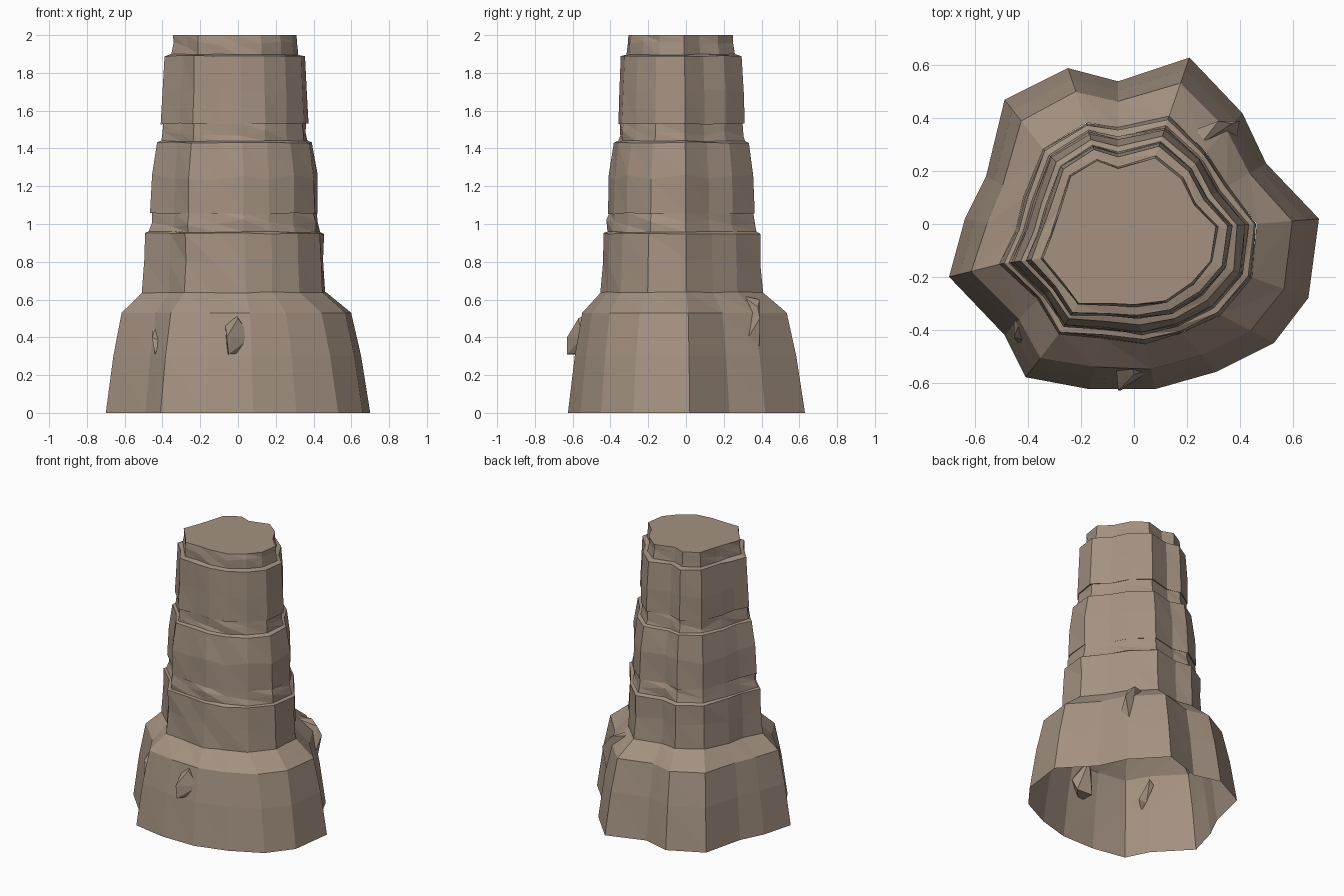
import bpy, bmesh, random
from mathutils import Vector

random.seed(4)
cube = bpy.data.objects.get("Cube")
if cube:
    bpy.data.objects.remove(cube, do_unlink=True)

# Single stone colour
stone = bpy.data.materials.new("warm grey stone")
stone.use_nodes = True
colour = (0.37, 0.285, 0.22, 1)
stone.diffuse_color = colour
stone.node_tree.nodes["Principled BSDF"].inputs["Base Color"].default_value = colour


def finish(name, bm):
    bmesh.ops.recalc_face_normals(bm, faces=bm.faces)
    mesh = bpy.data.meshes.new(name)
    bm.to_mesh(mesh)
    bm.free()
    mesh.materials.append(stone)
    obj = bpy.data.objects.new(name, mesh)
    bpy.context.collection.objects.link(obj)
    return obj


# Craggy outlines at the foot, waist and summit, point for point
FOOT = [(.70, .02), (.66, -.28), (.53, -.45), (.31, -.56), (.08, -.625), (-.17, -.625),
        (-.41, -.58), (-.49, -.42), (-.70, -.20), (-.64, .02), (-.56, .18), (-.49, .47),
        (-.25, .59), (-.06, .54), (.21, .63), (.41, .42), (.50, .23)]
WAIST = [(.46, 0), (.44, -.2), (.32, -.34), (.18, -.41), (.04, -.445), (-.12, -.425),
         (-.28, -.41), (-.36, -.28), (-.5, -.15), (-.44, -.02), (-.41, .1), (-.34, .28),
         (-.18, .38), (-.06, .36), (.13, .40), (.27, .27), (.35, .14)]
SUMMIT = [(.31, -.01), (.29, -.14), (.22, -.22), (.12, -.29), (0, -.305), (-.1, -.30),
          (-.21, -.30), (-.27, -.22), (-.345, -.13), (-.31, -.04), (-.28, .05), (-.24, .18),
          (-.14, .24), (-.06, .21), (.08, .25), (.18, .17), (.23, .07)]


def ring(bm, low, high, t, z, rough=0.0, tilt=0.0):
    verts = []
    for a, b in zip(low, high):
        p = Vector(a).lerp(Vector(b), t) * (1 + random.uniform(-rough, rough))
        verts.append(bm.verts.new((p.x, p.y, z + random.uniform(-tilt, tilt))))
    return verts


def loft(bm, rings):
    for lower, upper in zip(rings, rings[1:]):
        for i in range(len(lower)):
            j = (i + 1) % len(lower)
            quad = (lower[i], lower[j], upper[j], upper[i])
            # Alternate split gives the chipped diagonal facets
            bm.faces.new((quad[0], quad[1], quad[2]))
            bm.faces.new((quad[0], quad[2], quad[3]))


# Flared hollow foot, open underneath
bm = bmesh.new()
foot = [ring(bm, FOOT, WAIST, t, z) for t, z in ((0, 0), (.2, .3), (.42, .53), (.98, .64))]
loft(bm, foot)
finish("flared_foot", bm)

# Stacked tiers: each has a bottom lip, bulge, top lip and recessed neck
TIERS = [("lower_tier", .63, .80, .95, 1.06, -.04, .02, .04, .19, .29),
         ("middle_tier", 1.055, 1.25, 1.43, 1.535, .24, .28, .44, .60, .67),
         ("upper_tier", 1.53, 1.70, 1.89, 2.0, .60, .63, .70, .95, 1.0)]
for name, z0, z1, z2, z3, t0, t1, t2, t3, t4 in TIERS:
    bm = bmesh.new()
    top = z3 == 2.0
    rings = [ring(bm, WAIST, SUMMIT, t0 + .14, z0 + .008),
             ring(bm, WAIST, SUMMIT, t0, z0, .01, .004),
             ring(bm, WAIST, SUMMIT, t1, z1, .015, .015),
             ring(bm, WAIST, SUMMIT, t2, z2, .01, .004),
             ring(bm, WAIST, SUMMIT, t3, z2 + .008, .01, .004),
             ring(bm, WAIST, SUMMIT, (t3 + t4) / 2, (z2 + z3) / 2, .025, .022),
             ring(bm, WAIST, SUMMIT, t4, z3)]
    loft(bm, rings)
    if top:
        bm.faces.new(rings[-1])
    finish(name, bm)

# Angular stones lodged in the foot
STONES = {
    "front_stone": [(-.02, -.48, .55), (-.07, -.52, .49), (-.05, -.63, .31), (-.06, -.63, .40),
                    (.07, -.55, .40), (.05, -.52, .32), (0, -.57, .50), (-.06, -.50, .31)],
    "right_stone": [(-.42, -.34, .49), (-.455, -.34, .46), (-.455, -.43, .40),
                    (-.44, -.45, .31), (-.41, -.44, .38), (-.41, -.36, .32)],
    "back_stone": [(.25, .30, .62), (.24, .36, .61), (.32, .39, .60), (.40, .39, .50),
                   (.39, .33, .40), (.36, .39, .31), (.28, .33, .36), (.37, .38, .56)],
}
for name, points in STONES.items():
    bm = bmesh.new()
    for p in points:
        bm.verts.new(p)
    bmesh.ops.convex_hull(bm, input=bm.verts)
    finish(name, bm)
